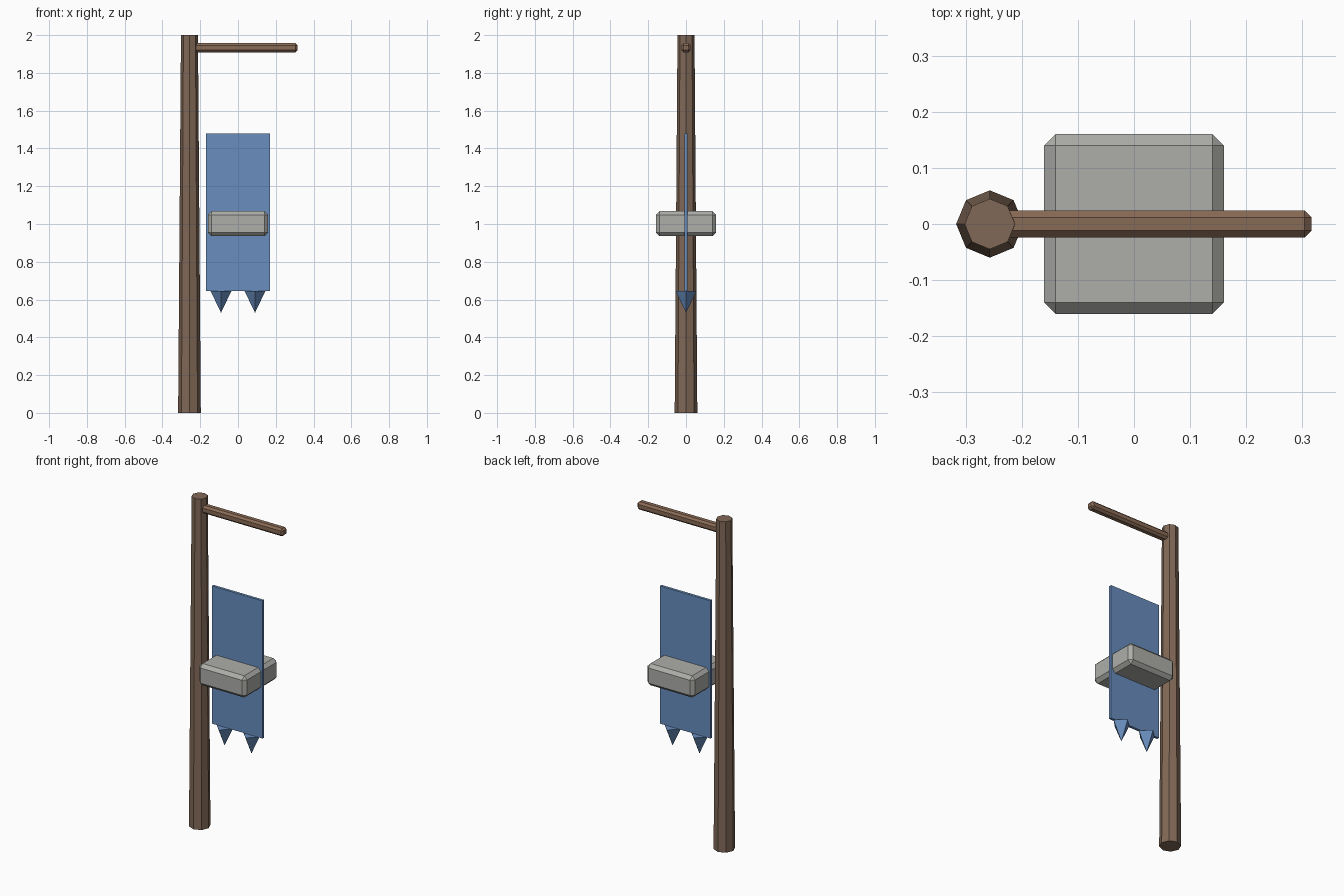
import bpy
import bmesh
from mathutils import Matrix, Vector

cube = bpy.data.objects.get("Cube")
if cube:
    bpy.data.objects.remove(cube, do_unlink=True)


def material(name, color):
    mat = bpy.data.materials.new(name)
    mat.use_nodes = True
    rgba = (*color, 1.0)
    mat.diffuse_color = rgba
    mat.node_tree.nodes["Principled BSDF"].inputs["Base Color"].default_value = rgba
    return mat


def finish(name, bm, mat):
    bmesh.ops.recalc_face_normals(bm, faces=bm.faces)
    mesh = bpy.data.meshes.new(name)
    bm.to_mesh(mesh)
    bm.free()
    mesh.materials.append(mat)
    obj = bpy.data.objects.new(name, mesh)
    bpy.context.collection.objects.link(obj)
    return obj


def box(name, low, high, mat, bevel=0.0):
    low, high = Vector(low), Vector(high)
    bm = bmesh.new()
    place = Matrix.Translation((low + high) / 2) @ Matrix.Diagonal((*(high - low), 1))
    bmesh.ops.create_cube(bm, size=1, matrix=place)
    if bevel:
        bmesh.ops.bevel(bm, geom=bm.edges[:], offset=bevel, segments=1,
                        affect='EDGES', profile=0.5)
    return finish(name, bm, mat)


def cone(name, x, z_low, z_high, r_low, r_high, sides, mat):
    bm = bmesh.new()
    bmesh.ops.create_cone(bm, cap_ends=True, segments=sides, radius1=r_low,
                          radius2=r_high, depth=z_high - z_low,
                          matrix=Matrix.Translation((x, 0, (z_low + z_high) / 2)))
    bmesh.ops.remove_doubles(bm, verts=bm.verts, dist=0.0001)
    return finish(name, bm, mat)


wood = material("brown wood", (0.22, 0.14, 0.095))
arm_wood = material("warm brown wood", (0.25, 0.145, 0.092))
cloth = material("blue cloth", (0.14, 0.27, 0.52))
stone = material("grey stone", (0.42, 0.42, 0.40))

# Tapered post and the crossbar it carries
cone("post", -0.257, 0, 2, 0.06, 0.045, 8, wood)
box("crossbar", (-0.257, -0.024, 1.909), (0.316, 0.024, 1.957), arm_wood, 0.012)

# Hanging cloth with two pointed tails
box("banner", (-0.17, -0.008, 0.645), (0.17, 0.008, 1.48), cloth)
for side, x in (("right", -0.09), ("left", 0.09)):
    cone(side + "_tail", x, 0.53, 0.645, 0, 0.055, 4, cloth)

# Chamfered block through the cloth
box("block", (-0.16, -0.16, 0.936), (0.16, 0.16, 1.068), stone, 0.02)
